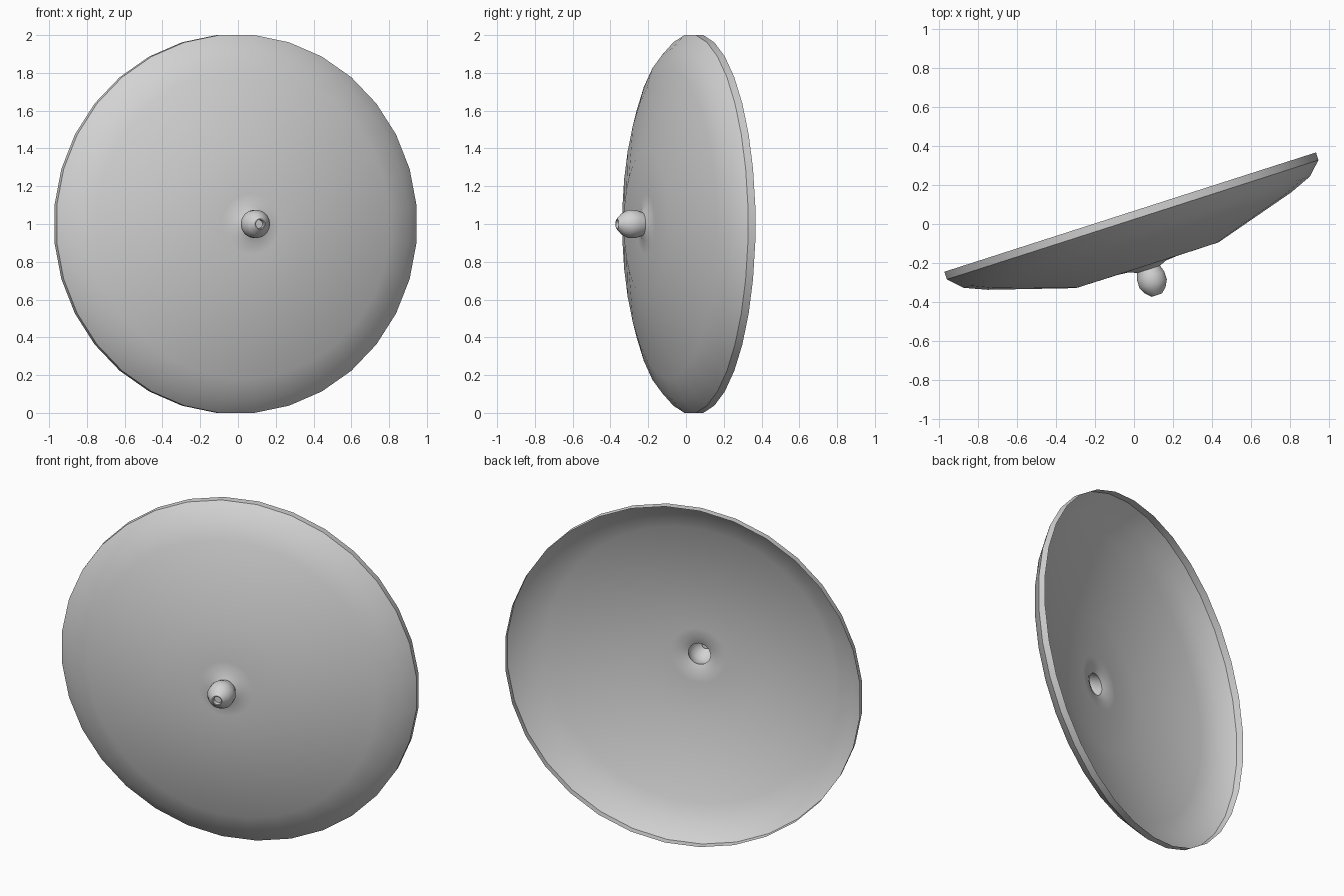
import bpy
import bmesh
import math
from mathutils import Matrix

cube = bpy.data.objects.get("Cube")
if cube:
    bpy.data.objects.remove(cube, do_unlink=True)

SIDES = 32
# The dish faces the front, turned slightly about the vertical axis
PLACE = (Matrix.Translation((0, 0, 1))
         @ Matrix.Rotation(math.radians(17.8), 4, "Z")
         @ Matrix.Rotation(math.radians(90), 4, "X"))

grey = bpy.data.materials.new("plain_grey")
grey.use_nodes = True
colour = (0.65, 0.65, 0.65, 1)
grey.diffuse_color = colour
grey.node_tree.nodes["Principled BSDF"].inputs["Base Color"].default_value = colour


def lathe(name, profile, cap=False):
    """Turn (radius, height) points into a thin shell, optionally closed at its end."""
    bm = bmesh.new()
    rings = []
    for radius, height in profile:
        ring = []
        for i in range(SIDES):
            a = (i + 0.5) * math.tau / SIDES
            ring.append(bm.verts.new((radius * math.cos(a), radius * math.sin(a), height)))
        rings.append(ring)
    for low, high in zip(rings, rings[1:]):
        for i in range(SIDES):
            j = (i + 1) % SIDES
            bm.faces.new((low[i], low[j], high[j], high[i]))
    if cap:
        bm.faces.new(rings[-1])
    bm.transform(PLACE)
    mesh = bpy.data.meshes.new(name)
    bm.to_mesh(mesh)
    bm.free()
    mesh.materials.append(grey)
    obj = bpy.data.objects.new(name, mesh)
    bpy.context.collection.objects.link(obj)
    bpy.ops.object.select_all(action="DESELECT")
    obj.select_set(True)
    bpy.context.view_layer.objects.active = obj
    bpy.ops.object.shade_smooth_by_angle(angle=math.radians(35))
    return obj


# Shallow dish: straight rim band, curved wall, flat centre, small raised collar
lathe("dish", [(1.005, -0.064), (1.005, -0.023), (0.937, 0.044), (0.82, 0.092),
               (0.385, 0.222), (0.16, 0.223), (0.1, 0.228), (0.062, 0.244)])

# Hollow rounded knob with a recessed tip
lathe("centre_knob", [(0.062, 0.244), (0.074, 0.28), (0.074, 0.322), (0.056, 0.356),
                      (0.028, 0.383), (0.023, 0.383), (0.021, 0.36)], cap=True)
